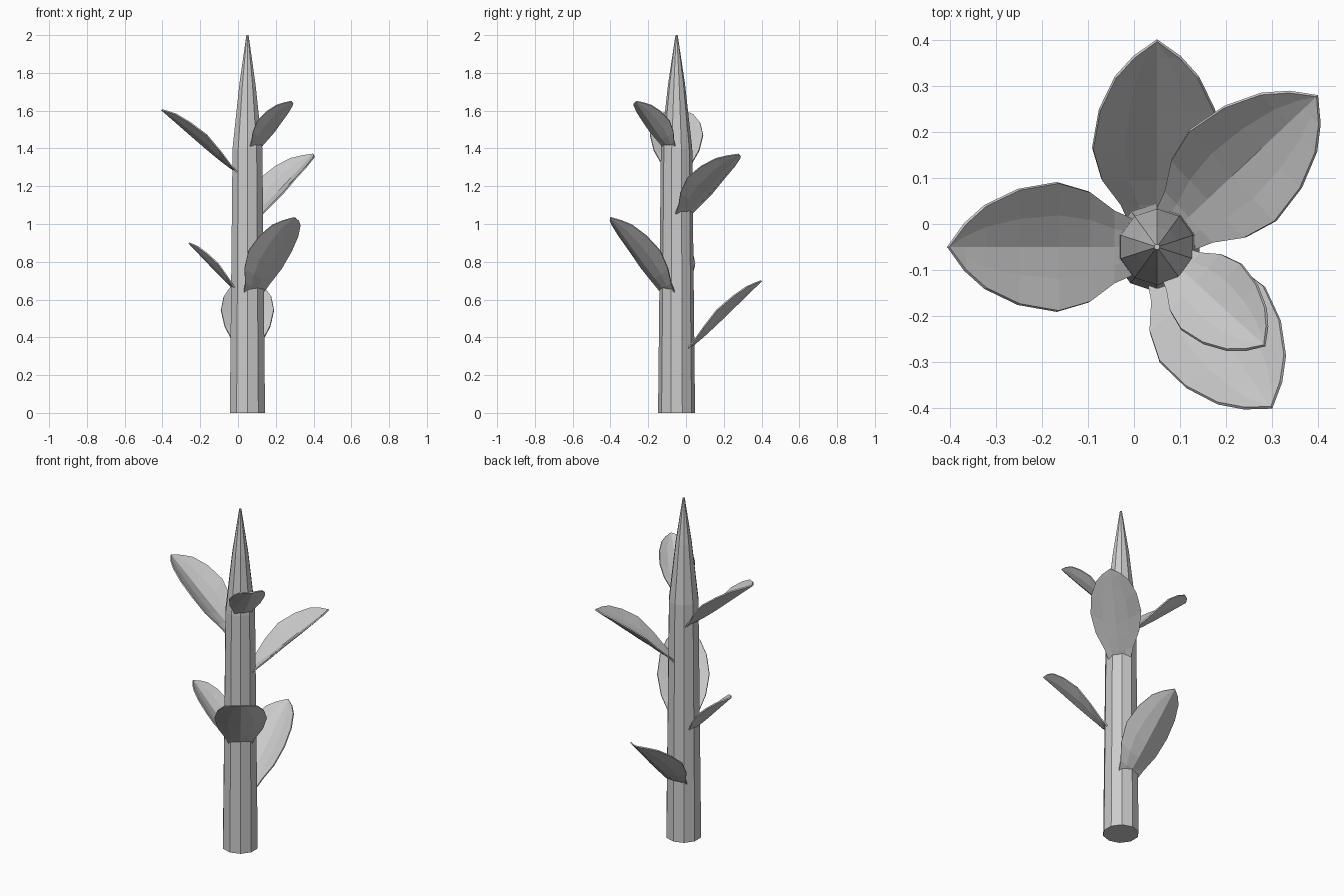
import bpy, bmesh, math

if "Cube" in bpy.data.objects:
    bpy.data.objects.remove(bpy.data.objects["Cube"])

CX, CY = 0.05, -0.05   # stem axis


def make_object(name, bm):
    bmesh.ops.recalc_face_normals(bm, faces=bm.faces)
    me = bpy.data.meshes.new(name)
    bm.to_mesh(me)
    bm.free()
    ob = bpy.data.objects.new(name, me)
    bpy.context.collection.objects.link(ob)
    return ob


# Stem: ten-sided, slight taper then a long point
bm = bmesh.new()
rings = []
for r, z in [(0.098, 0), (0.083, 1.4), (0.045, 1.74), (0.006, 2.0)]:
    rings.append([bm.verts.new((CX + r * math.sin(i * math.tau / 10),
                                CY + r * math.cos(i * math.tau / 10), z))
                  for i in range(10)])
for a, b in zip(rings, rings[1:]):
    for i in range(10):
        j = (i + 1) % 10
        bm.faces.new((a[i], a[j], b[j], b[i]))
bm.faces.new(rings[0])
bm.faces.new(rings[-1])
make_object("stem", bm)

# Leaf rows: distance along, half width, midrib rise, edge lift
ROWS = [(0, .06, 0, 0), (.11, .08, .09, .02), (.24, .12, .21, .05),
        (.41, .14, .38, .075), (.62, .125, .60, .065),
        (.80, .09, .79, .045), (.91, .05, .905, .022)]
COLS = [-1, -.5, 0, .5, 1]


def leaf(name, angle, reach, z0, z1, w):
    a = math.radians(angle)
    dx, dy = math.cos(a), math.sin(a)
    start = 0.05
    bm = bmesh.new()

    def vert(t, v, z):
        u = start + t * (reach - start)
        return bm.verts.new((CX + u * dx - v * dy, CY + u * dy + v * dx, z))

    grid = [[vert(t, c * hw * w, z0 + f * (z1 - z0) + lift * w * abs(c) ** 1.4)
             for c in COLS] for t, hw, f, lift in ROWS]
    for p, q in zip(grid, grid[1:]):
        for i in range(4):
            bm.faces.new((p[i], p[i + 1], q[i + 1], q[i]))
    tip = vert(1, 0, z1)
    for i in range(4):
        bm.faces.new((grid[-1][i], grid[-1][i + 1], tip))
    ob = make_object(name, bm)
    mod = ob.modifiers.new("thickness", 'SOLIDIFY')
    mod.thickness = 0.007
    mod.offset = 0


# Six leaves spiralling up the stem
leaf("leaf_back", 90, .45, .33, .70, 1)
leaf("leaf_front", -54.5, .43, .63, 1.035, 1)
leaf("leaf_left_small", 180, .31, .64, .90, .7)
leaf("leaf_right", 43.3, .48, 1.05, 1.37, .97)
leaf("leaf_left", 180, .455, 1.27, 1.605, 1)
leaf("leaf_top_small", -42.5, .318, 1.40, 1.65, .69)
